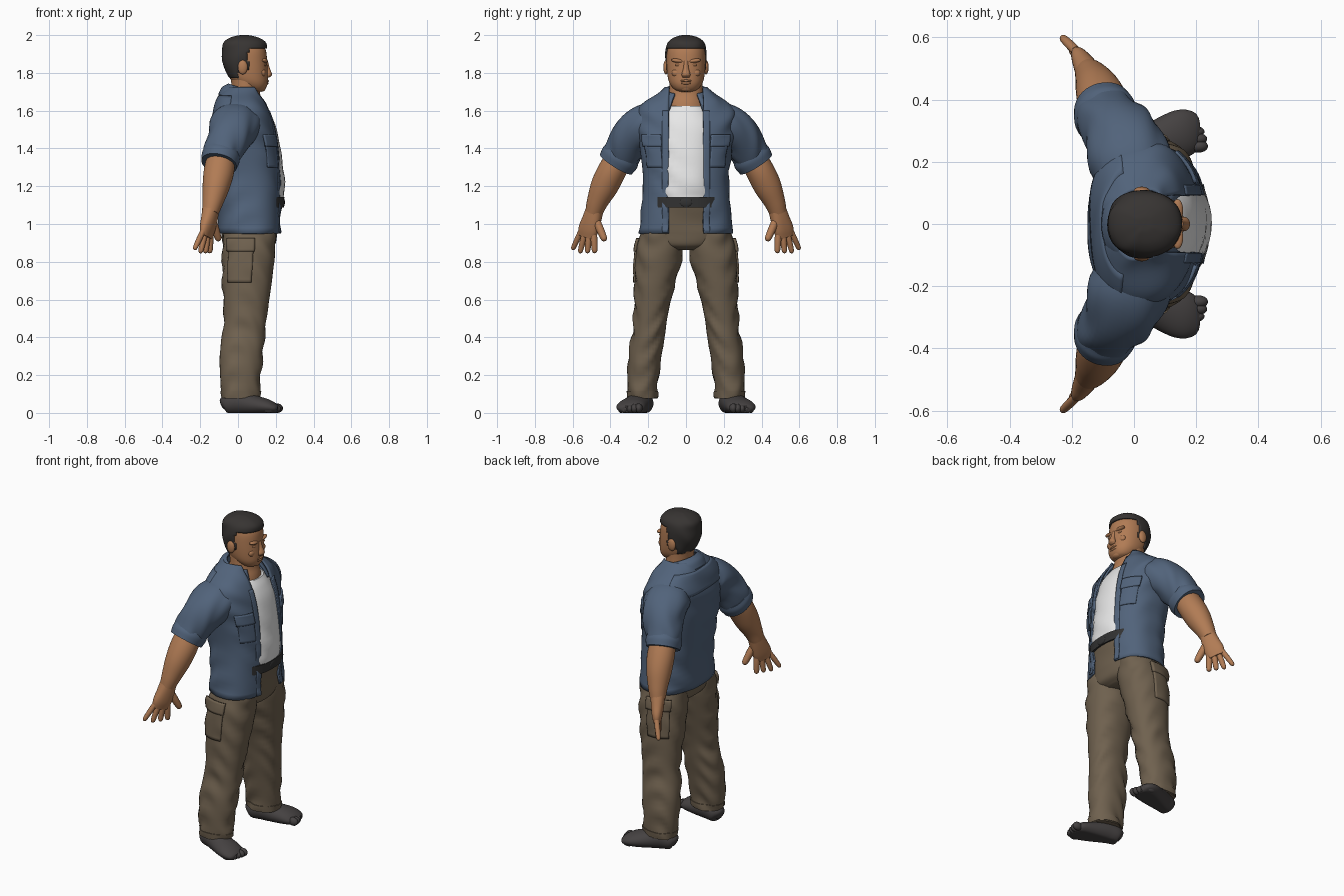
import bpy, bmesh
from math import sin, cos, pi, radians, asin, copysign
from mathutils import Vector, Matrix

if "Cube" in bpy.data.objects:
    bpy.data.objects.remove(bpy.data.objects["Cube"])


def material(name, r, g, b):
    m = bpy.data.materials.new(name)
    m.use_nodes = True
    m.diffuse_color = (r, g, b, 1)
    bsdf = m.node_tree.nodes["Principled BSDF"]
    bsdf.inputs["Base Color"].default_value = (r, g, b, 1)
    bsdf.inputs["Roughness"].default_value = 0.8
    return m


DENIM = material("blue denim", 0.083, 0.125, 0.197)
KHAKI = material("brown khaki", 0.16, 0.12, 0.078)
SKIN = material("tan skin", 0.44, 0.2, 0.09)
HAIR = material("dark hair", 0.038, 0.034, 0.032)
FOOT = material("charcoal", 0.06, 0.054, 0.054)
WHITE = material("white cotton", 0.82, 0.82, 0.82)
LEATHER = material("black leather", 0.032, 0.032, 0.032)


def finish(name, bm, mat, mirror=False, thick=0):
    me = bpy.data.meshes.new(name)
    bm.to_mesh(me)
    bm.free()
    me.materials.append(mat)
    me.shade_smooth()
    me.set_sharp_from_angle(angle=radians(50))
    ob = bpy.data.objects.new(name, me)
    bpy.context.collection.objects.link(ob)
    if thick:
        mod = ob.modifiers.new("thickness", "SOLIDIFY")
        mod.thickness, mod.offset = thick, -1
    if mirror:
        mod = ob.modifiers.new("mirror", "MIRROR")
        mod.use_axis = (False, True, False)
        mod.use_mirror_merge = False
    return ob


def smooth(rows, k=5):
    """Catmull-Rom interpolation of (x, y, z, radius, radius) rows."""
    p = [Vector(r) for r in rows]
    p = [2 * p[0] - p[1]] + p + [2 * p[-1] - p[-2]]
    out = []
    for a, b, c, d in zip(p, p[1:], p[2:], p[3:]):
        for i in range(k):
            t = i / k
            out.append(0.5 * (2 * b + (c - a) * t + (2 * a - 5 * b + 4 * c - d) * t * t
                              + (3 * b - a - 3 * c + d) * t ** 3))
    return out + [p[-2]]


def between(rows, z0, z1, steps=12):
    """Rows of an upright loft resampled between two heights."""
    dense, out = smooth(rows), []
    for i in range(steps + 1):
        z = z0 + (z1 - z0) * i / steps
        for a, b in zip(dense, dense[1:]):
            if a[2] <= z <= b[2]:
                out.append(a.lerp(b, (z - a[2]) / (b[2] - a[2])))
                break
    return out


def loft(name, rows, mat, n=2, axis=(1, 0, 0), flat=False, arc=None, seg=40, fold=0,
         shear=0, grow=0, thick=0, mirror=False, dense=False, keep=None, floor=False):
    rows = rows if dense else smooth(rows)
    bm, rings = bmesh.new(), []
    for i, r in enumerate(rows):
        c = Vector(r[:3])
        t = Vector((0, 0, 1))
        if not flat:
            t = (Vector(rows[min(i + 1, len(rows) - 1)][:3]) - Vector(rows[max(i - 1, 0)][:3])).normalized()
        u = Vector(axis)
        u = (u - t * u.dot(t)).normalized()
        v = t.cross(u)
        a0, a1 = (0, 2 * pi) if arc is None else arc(r)
        ring = []
        for j in range(seg + (arc is not None)):
            a = a0 + (a1 - a0) * j / seg
            w = fold * sin(45 * c.z + 3 * sin(2 * a + 1)) * (0.5 + 0.5 * sin(3 * a + 7 * c.z))
            du = (abs(r[3]) + w + grow) * copysign(abs(cos(a)) ** (2 / n), cos(a))
            dv = (abs(r[4]) + w + grow) * copysign(abs(sin(a)) ** (2 / n), sin(a))
            q = c + u * du + v * dv
            q.z += shear * du
            if floor:
                q.z = max(q.z, 0)
            ring.append(bm.verts.new(q))
        rings.append(ring)
    for lo, hi in zip(rings, rings[1:]):
        for j in range(seg):
            k = (j + 1) % len(lo)
            bm.faces.new((lo[j], lo[k], hi[k], hi[j]))
    if arc is None:
        bm.faces.new(rings[0][::-1])
        bm.faces.new(rings[-1])
        bmesh.ops.recalc_face_normals(bm, faces=bm.faces)
    if keep:
        bad = [f for f in bm.faces if not keep(f.calc_center_median())]
        bmesh.ops.delete(bm, geom=bad, context="FACES")
    return finish(name, bm, mat, mirror, thick)


def ball(name, loc, size, mat, mirror=False, turn=0):
    bm = bmesh.new()
    bmesh.ops.create_uvsphere(bm, u_segments=20, v_segments=12, radius=1, matrix=Matrix.Translation(loc)
                              @ Matrix.Rotation(turn, 4, "X") @ Matrix.Diagonal((*size, 1)))
    return finish(name, bm, mat, mirror)


def degrees(a, b):
    return lambda r: (radians(a), radians(b))


def at_width(w, n):
    return lambda r: asin(min(1, w / r[4]) ** (n / 2))


# Open shirt
N = 2.5
shirt = [(.06, 0, .95, .168, .25), (.06, 0, 1.1, .168, .235), (.05, 0, 1.25, .178, .228),
         (.035, 0, 1.4, .182, .245), (.027, 0, 1.5, .173, .262), (.02, 0, 1.58, .158, .265),
         (.018, 0, 1.64, .134, .225), (.015, 0, 1.69, .108, .155), (.025, 0, 1.725, .09, .112)]
edge, placket = at_width(.092, N), at_width(.124, N)
loft("shirt_body", shirt, DENIM, N, flat=True, seg=72, fold=.005, thick=.01,
     arc=lambda r: (edge(r), 2 * pi - edge(r)))
loft("shirt_placket", between(shirt, .955, 1.6, 40), DENIM, N, flat=True, dense=True, seg=4, fold=.005,
     grow=.004, thick=.006, mirror=True, arc=lambda r: (edge(r), placket(r)))
loft("chest_pocket", between(shirt, 1.3, 1.45), DENIM, N, flat=True, dense=True, seg=12, fold=.005,
     grow=.006, thick=.01, mirror=True, arc=degrees(27, 57))
loft("chest_pocket_flap", between(shirt, 1.41, 1.475, 6), DENIM, N, flat=True, dense=True, seg=12, fold=.005,
     grow=.011, thick=.012, mirror=True, arc=degrees(25, 59))
loft("shirt_yoke", between(shirt, 1.56, 1.68, 8), DENIM, N, flat=True, dense=True, seg=30, fold=.005,
     grow=.003, thick=.006, arc=degrees(110, 250))
loft("shirt_collar", [(.035, 0, 1.64, .14, .165), (.033, 0, 1.685, .118, .135), (.035, 0, 1.715, .086, .108)],
     DENIM, flat=True, shear=-.33, thick=.012, arc=degrees(34, 326))

# Rolled sleeves
loft("sleeve", [(.0, .14, 1.545, .12, .1), (-.012, .21, 1.525, .132, .112), (-.045, .285, 1.463, .118, .11),
                (-.082, .335, 1.38, .1, .1), (-.096, .362, 1.335, .09, .094)],
     DENIM, 2.1, fold=.006, mirror=True)
loft("sleeve_cuff", [(-.086, .335, 1.375, .098, .098), (-.092, .35, 1.35, .102, .105),
                     (-.1, .37, 1.318, .095, .1)], DENIM, 2.1, mirror=True)

# Undershirt and belt
loft("undershirt", [(.085, 0, 1.138, .158, .165), (.085, 0, 1.2, .164, .165), (.075, 0, 1.35, .158, .17),
                    (.05, 0, 1.5, .155, .18), (.035, 0, 1.58, .138, .16), (.03, 0, 1.625, .113, .12)],
     WHITE, 2.3, flat=True, fold=.004)
loft("belt", [(.08, 0, 1.088, .163, .2), (.08, 0, 1.143, .165, .2)], LEATHER, 2.4, flat=True)
ball("belt_buckle", (.241, 0, 1.115), (.007, .034, .024), LEATHER)

# Trousers
leg = [(.014, .232, .075, .097, .074), (.012, .23, .15, .104, .08), (.017, .217, .3, .114, .088),
       (.03, .197, .42, .113, .087), (.04, .186, .52, .114, .09), (.048, .163, .7, .132, .11),
       (.057, .138, .86, .14, .126), (.06, .135, .93, .138, .112), (.062, .13, .99, .128, .096)]
loft("trouser_hips", [(.057, 0, .862, .1, .1), (.059, 0, .89, .138, .19), (.06, 0, .95, .147, .226),
                      (.064, 0, 1.0, .15, .222), (.073, 0, 1.092, .16, .2)], KHAKI, 2.3, flat=True, fold=.002)
loft("trouser_leg", leg, KHAKI, 2.2, flat=True, fold=.007, mirror=True)
loft("trouser_hem", between(leg, .08, .115, 3), KHAKI, 2.2, flat=True, dense=True, grow=.004, fold=.007, mirror=True)
loft("cargo_pocket", between(leg, .69, .9), KHAKI, 2.2, flat=True, dense=True, seg=12, fold=.007,
     grow=.009, thick=.014, mirror=True, arc=degrees(82, 136))
loft("cargo_pocket_flap", between(leg, .855, .925, 6), KHAKI, 2.2, flat=True, dense=True, seg=12, fold=.007,
     grow=.015, thick=.016, mirror=True, arc=degrees(80, 138))

# Feet with toes
loft("foot", [(-.083, .217, .035, .015, .02), (-.063, .222, .045, .05, .05), (.0, .238, .055, .06, .062),
              (.08, .265, .042, .07, .053), (.15, .29, .032, .077, .042), (.19, .3, .024, .066, .03),
              (.21, .302, .02, .04, .018)], FOOT, axis=(0, 1, 0), floor=True, mirror=True)
for i in range(5):
    r = .025 - .0015 * i
    ball(f"toe_{i + 1}", (.207 - .0028 * i * i, .25 + .0235 * i, r), (.031, r * .82, r), FOOT, True)

# Forearms and hands
loft("forearm", [(-.085, .335, 1.38, .07, .07), (-.1, .39, 1.285, .08, .075), (-.116, .432, 1.2, .072, .073),
                 (-.133, .468, 1.12, .056, .057), (-.147, .488, 1.06, .044, .046)], SKIN, mirror=True)
ACROSS = Vector((-.5, .86, 0))
loft("palm", [(-.143, .482, 1.08, .046, .042), (-.153, .5, 1.02, .053, .037), (-.163, .517, .97, .057, .03),
              (-.17, .527, .93, .048, .02)], SKIN, 2.3, axis=ACROSS, mirror=True)


def finger(name, base, tip, r):
    b, t = Vector(base), Vector(tip)
    loft(name, [(*b.lerp(t, f), r * s, r * s) for f, s in
                ((0, 1), (.35, 1.02), (.6, .97), (.88, .82), (.97, .5), (1, .1))],
         SKIN, seg=14, mirror=True)


for i, name in enumerate(("index", "middle", "ring", "little")):
    f = i - 1.5
    lift = Vector((-.009 * max(f, 0), .002, .018 * max(f - .5, 0)))
    finger(name + "_finger", Vector((-.167, .523, .96)) + ACROSS * f * .026,
           Vector((-.184, .54, .845)) + ACROSS * f * .046 + lift, .018 - .001 * i)
finger("thumb", (-.137, .478, 1.025), (-.1, .428, .91), .021)

# Neck and head
loft("neck", [(.035, 0, 1.56, .11, .12), (.035, 0, 1.64, .098, .105), (.04, 0, 1.7, .075, .09),
              (.035, 0, 1.8, .075, .088)], SKIN, flat=True)
loft("head", [(.1, 0, 1.7, .02, .03), (.09, 0, 1.712, .052, .06), (.072, 0, 1.74, .084, .084),
              (.055, 0, 1.78, .103, .097), (.042, 0, 1.85, .113, .103), (.035, 0, 1.92, .112, .1),
              (.03, 0, 1.96, .09, .08), (.03, 0, 1.985, .04, .04)], SKIN, 2.2, flat=True)
loft("nose", [(.146, 0, 1.862, .012, .012), (.155, 0, 1.825, .013, .014), (.162, 0, 1.792, .018, .023),
              (.155, 0, 1.776, .012, .018)], SKIN, flat=True, seg=20)
ball("chin", (.123, 0, 1.72), (.024, .036, .02), SKIN)
ball("upper_lip", (.152, 0, 1.758), (.012, .03, .007), SKIN)
ball("lower_lip", (.15, 0, 1.746), (.012, .028, .008), SKIN)
ball("cheek", (.13, .048, 1.8), (.018, .028, .022), SKIN, True)
ball("ear", (.025, .106, 1.83), (.026, .014, .038), SKIN, True)
ball("brow_ridge", (.14, .044, 1.864), (.018, .036, .011), SKIN, True, .12)
ball("eyelid", (.143, .042, 1.842), (.008, .017, .007), SKIN, True)


# Short hair trimmed along the hairline
def hairline(p):
    return p.z > 1.928 or (p.x < .055 and p.z > 1.815) or (p.x < .0 and p.z > 1.77)


loft("hair", [(.035, 0, 1.75, .06, .08), (.035, 0, 1.79, .09, .1), (.035, 0, 1.86, .119, .108),
              (.034, 0, 1.92, .118, .107), (.035, 0, 1.96, .112, .098), (.035, 0, 1.985, .08, .07),
              (.033, 0, 1.998, .035, .03), (.033, 0, 2, .003, .003)],
     HAIR, 2.2, flat=True, seg=64, fold=.003, thick=.012, keep=hairline)
